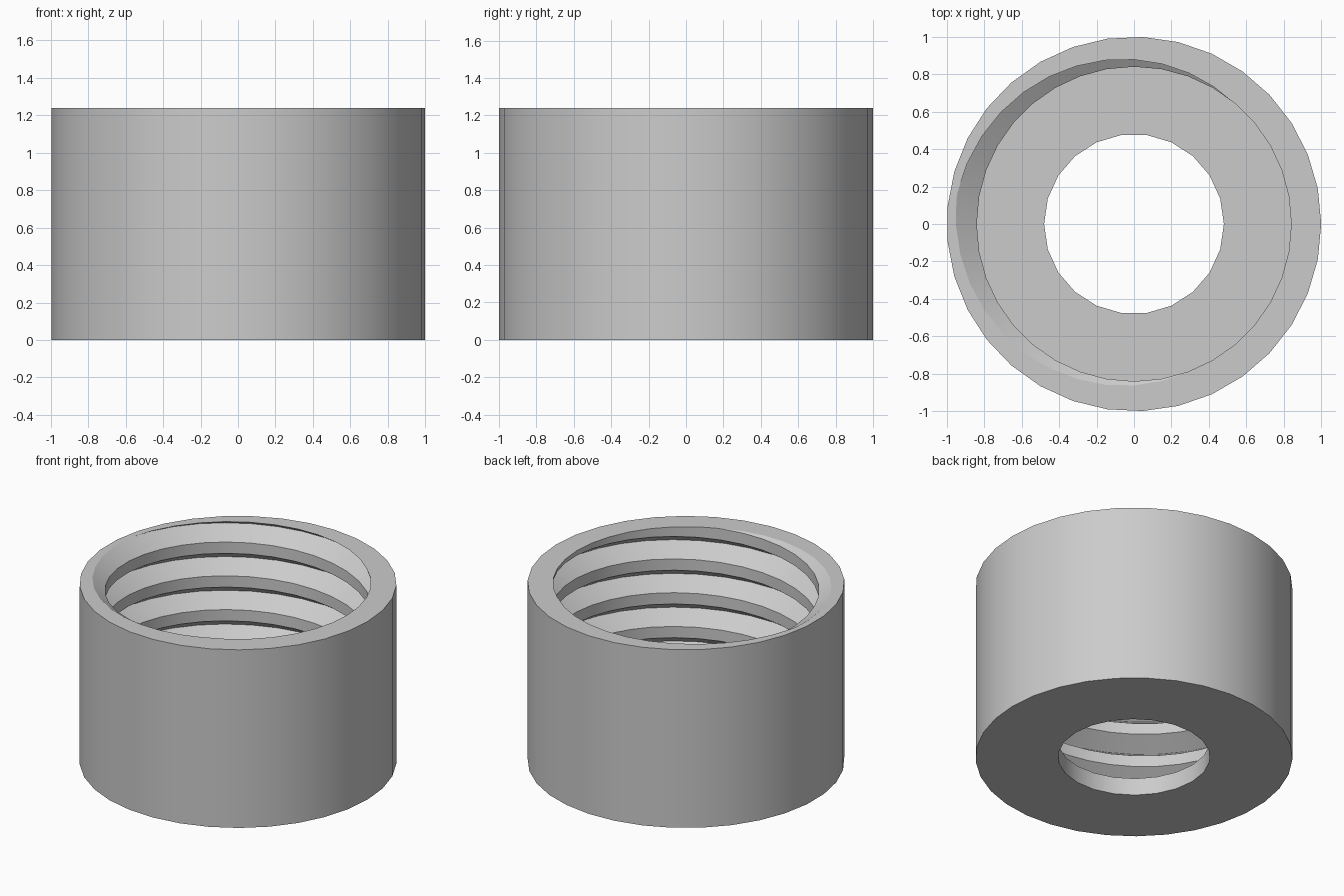
import bpy, bmesh, math
from mathutils import Vector

cube = bpy.data.objects.get("Cube")
if cube:
    bpy.data.objects.remove(cube, do_unlink=True)

HEIGHT, FLOOR = 1.24, 0.12
PITCH, STEPS, TURNS = 0.235, 36, 8
CREST_R, ROOT_R = 0.84, 0.96
ROOT_ANGLE = 172          # where the groove root meets the rim, in degrees

bm = bmesh.new()

# Internal helical thread: crest bottom, crest top and groove root at each step
third = PITCH / 3
base = HEIGHT - PITCH * (ROOT_ANGLE / 360 + TURNS - 2)
profile = [(CREST_R, -2 * third), (CREST_R, -third), (ROOT_R, 0)]
rows = []
for i in range(STEPS * TURNS + 1):
    a = math.tau * i / STEPS
    z = base + PITCH * i / STEPS
    rows.append([bm.verts.new((r * math.cos(a), r * math.sin(a), z + dz))
                 for r, dz in profile])
for i in range(STEPS * TURNS):
    lo, hi = rows[i], rows[i + 1]
    for k in range(2):
        bm.faces.new((lo[k], hi[k], hi[k + 1], lo[k + 1]))
    if i + 1 + STEPS < len(rows):
        up, up2 = rows[i + STEPS], rows[i + STEPS + 1]
        bm.faces.new((lo[2], hi[2], up2[0], up[0]))

# Trim the thread at the rim and at the floor
for z, direction in ((HEIGHT, 1), (FLOOR, -1)):
    bmesh.ops.bisect_plane(bm, geom=bm.verts[:] + bm.edges[:] + bm.faces[:],
                           dist=1e-5, plane_co=(0, 0, z),
                           plane_no=Vector((0, 0, direction)), clear_outer=True)


def wall(radius, sides, top):
    """Upright ring of quads from the ground to the given height."""
    rings = []
    for z in (0, top):
        rings.append([bm.verts.new((radius * math.cos(math.tau * i / sides),
                                    radius * math.sin(math.tau * i / sides), z))
                      for i in range(sides)])
    for i in range(sides):
        j = (i + 1) % sides
        bm.faces.new((rings[0][i], rings[0][j], rings[1][j], rings[1][i]))


# Outer wall and the hole through the floor
wall(1.0, 33, HEIGHT)
wall(0.48, 22, FLOOR)

# Flat rings: underside, inner floor and rim
for z in (0, FLOOR, HEIGHT):
    loops = [e for e in bm.edges if e.is_boundary
             and all(abs(v.co.z - z) < 1e-4 for v in e.verts)]
    bmesh.ops.triangle_fill(bm, edges=loops, use_beauty=True, normal=(0, 0, 1))

bmesh.ops.recalc_face_normals(bm, faces=bm.faces[:])
mesh = bpy.data.meshes.new("threaded_cap")
bm.to_mesh(mesh)
bm.free()
cap = bpy.data.objects.new("threaded_cap", mesh)
bpy.context.collection.objects.link(cap)

# Plain grey material
grey = bpy.data.materials.new("light_grey")
grey.use_nodes = True
colour = (0.6, 0.6, 0.6, 1)
grey.diffuse_color = colour
grey.node_tree.nodes["Principled BSDF"].inputs["Base Color"].default_value = colour
mesh.materials.append(grey)

# Smooth walls with crisp thread edges
bpy.ops.object.select_all(action='DESELECT')
cap.select_set(True)
bpy.context.view_layer.objects.active = cap
bpy.ops.object.shade_smooth_by_angle(angle=math.radians(30))
